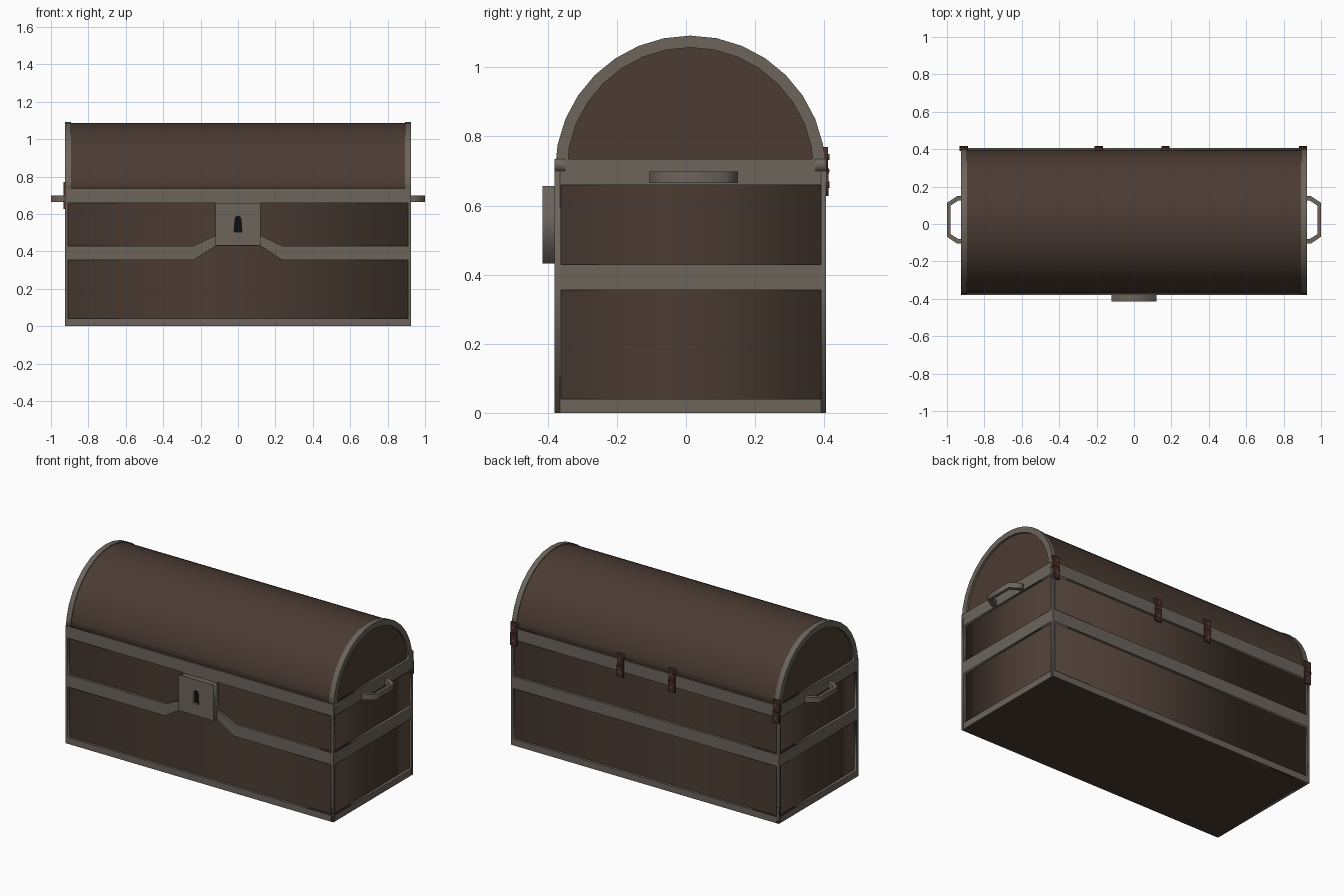
import bpy, bmesh, math
from mathutils import Matrix

if "Cube" in bpy.data.objects:
    bpy.data.objects.remove(bpy.data.objects["Cube"])


def material(name, rgb):
    m = bpy.data.materials.new(name)
    m.diffuse_color = (*rgb, 1)
    m.use_nodes = True
    m.node_tree.nodes["Principled BSDF"].inputs["Base Color"].default_value = m.diffuse_color
    return m


WOOD = material("wood", (0.070, 0.045, 0.033))
IRON = material("iron", (0.150, 0.128, 0.108))
RUST = material("rusty_iron", (0.060, 0.026, 0.020))
STUD = material("stud_iron", (0.13, 0.075, 0.06))
DARK = material("keyhole_dark", (0.004, 0.004, 0.004))

# plate axis: local (u, v, w) to world, w along the thickness
AXES = {
    'X': lambda u, v, w, p: (p + w, u, v),
    'Y': lambda u, v, w, p: (u, p - w, v),
    'Z': lambda u, v, w, p: (u, v, p + w),
}


def plate(name, axis, lo, hi, mat, outline, holes=()):
    """Extrude a flat outline (with holes) from lo to hi along an axis."""
    cu = bpy.data.curves.new(name, 'CURVE')
    cu.dimensions, cu.fill_mode, cu.extrude = '2D', 'BOTH', (hi - lo) / 2
    for pts in (outline, *holes):
        s = cu.splines.new('POLY')
        s.points.add(len(pts) - 1)
        for p, (u, v) in zip(s.points, pts):
            p.co = (u, v, 0, 1)
        s.use_cyclic_u = True
    tmp = bpy.data.objects.new(name + "_tmp", cu)
    bpy.context.collection.objects.link(tmp)
    dg = bpy.context.evaluated_depsgraph_get()
    me = bpy.data.meshes.new_from_object(tmp.evaluated_get(dg))
    bpy.data.objects.remove(tmp)
    for v in me.vertices:
        v.co = AXES[axis](*v.co, (lo + hi) / 2)
    bm = bmesh.new()
    bm.from_mesh(me)
    bmesh.ops.remove_doubles(bm, verts=bm.verts, dist=1e-5)
    bmesh.ops.recalc_face_normals(bm, faces=bm.faces)
    bm.to_mesh(me)
    bm.free()
    me.materials.clear()
    me.materials.append(mat)
    ob = bpy.data.objects.new(name, me)
    bpy.context.collection.objects.link(ob)
    return ob


def rect(u0, u1, v0, v1):
    return [(u0, v0), (u1, v0), (u1, v1), (u0, v1)]


def rod(name, axis, center, r, length, mat, sides=8):
    bm = bmesh.new()
    rot = Matrix.Rotation(math.pi / 2, 4, 'Y' if axis == 'X' else 'X')
    bmesh.ops.create_cone(bm, cap_ends=True, segments=sides, radius1=r, radius2=r,
                          depth=length, matrix=Matrix.Translation(center) @ rot)
    me = bpy.data.meshes.new(name)
    bm.to_mesh(me)
    bm.free()
    me.materials.append(mat)
    bpy.context.collection.objects.link(bpy.data.objects.new(name, me))


X, YF, YB = 0.925, -0.38, 0.405      # outer half length, front and back
CY, SEAM, R, T = 0.0125, 0.70, 0.3915, 0.015


def arch(r, base):
    """Half-round outline in 16 steps, cut flat at the base height."""
    pts = []
    for i in range(17):
        a = math.pi * i / 16
        pts.append((CY + r * math.cos(a), SEAM + r * math.sin(a)))
    pts[0] = (CY + r, base) if base <= SEAM else (pts[1][0] + 0.003, base)
    pts[-1] = (2 * CY - pts[0][0], base)
    return pts


# wooden body and lid
plate("body_wood", 'Z', 0, SEAM, WOOD, rect(-X + T, X - T, YF + T, YB - T))
plate("base_board", 'Z', 0, 0.01, WOOD, rect(-X + 0.003, X - 0.003, YF + 0.003, YB - 0.003))
plate("lid_wood", 'X', -X + T, X - T, WOOD, arch(R - 0.005, SEAM))

# front frame, its middle band stepping up to the lock
lower = [(-.91, .04), (.91, .04), (.91, .355), (.235, .355),
         (.12, .43), (-.12, .43), (-.235, .355), (-.91, .355)]
upper = [(.91, .43), (.91, .66), (.12, .66), (.12, .485), (.235, .43)]
plate("front_frame", 'Y', YF, YF + T, IRON, rect(-X, X, 0, SEAM),
      [lower, upper, [(-u, v) for u, v in upper]])

# back frame
plate("back_frame", 'Y', YB - T, YB, IRON, rect(-X, X, 0, SEAM),
      [rect(-.91, .91, .04, .355), rect(-.91, .91, .43, .66)])

# lid rim bands, front and back
plate("lid_front_band", 'Y', YF, YF + 0.03, IRON, rect(-X, X, SEAM, .735))
plate("lid_back_band", 'Y', YB - 0.03, YB, IRON, rect(-X, X, SEAM, .735))

# end frames, lid end hoops and carrying handles
grip = [(.92, -.105), (.945, -.105), (1.0, -.068), (1.0, .113), (.945, .15), (.92, .15),
        (.92, .125), (.94, .125), (.982, .098), (.982, -.053), (.94, -.08), (.92, -.08)]
for s, side in ((-1, "left"), (1, "right")):
    lo, hi = sorted((s * X, s * (X - T)))
    plate(side + "_frame", 'X', lo, hi, IRON, rect(YF, YB, 0, SEAM),
          [rect(-.362, .39, .04, .355), rect(-.362, .39, .43, .66)])
    lo, hi = sorted((s * X, s * 0.892))
    plate(side + "_lid_hoop", 'X', lo, hi, IRON, arch(R, SEAM), [arch(0.357, .735)])
    lo, hi = sorted((s * (X - T), s * (X - T + 0.002)))
    plate(side + "_lid_panel", 'X', lo, hi, WOOD, arch(0.36, .73))
    plate(side + "_handle", 'Z', .665, .698, IRON, [(s * u, v) for u, v in grip])

# lock with keyhole
keyhole = [(-.021, .505), (.021, .505), (.016, .575), (.009, .587), (-.009, .587), (-.016, .575)]
plate("lock_plate", 'Y', -.415, YF + 0.005, IRON, rect(-.12, .12, .432, .656), [keyhole])
plate("keyhole_back", 'Y', -.40, -.385, DARK, rect(-.03, .03, .495, .595))

# four hinges: two leaves, a pin and studs
for i, x in enumerate((-.91, -.188, .168, .903)):
    n = "hinge_%d" % (i + 1)
    plate(n + "_lower_leaf", 'Y', YB - 0.002, YB + 0.008, RUST, rect(x - .022, x + .022, .627, .697))
    plate(n + "_upper_leaf", 'Y', YB - 0.015, YB + 0.006, RUST, rect(x - .022, x + .022, .703, .77))
    rod(n + "_pin", 'X', (x, YB + 0.001, SEAM), .01, .044, RUST)
    for z in (.66, .74):
        rod(n + "_stud", 'Y', (x, YB + 0.006, z), .009, .008, STUD)
